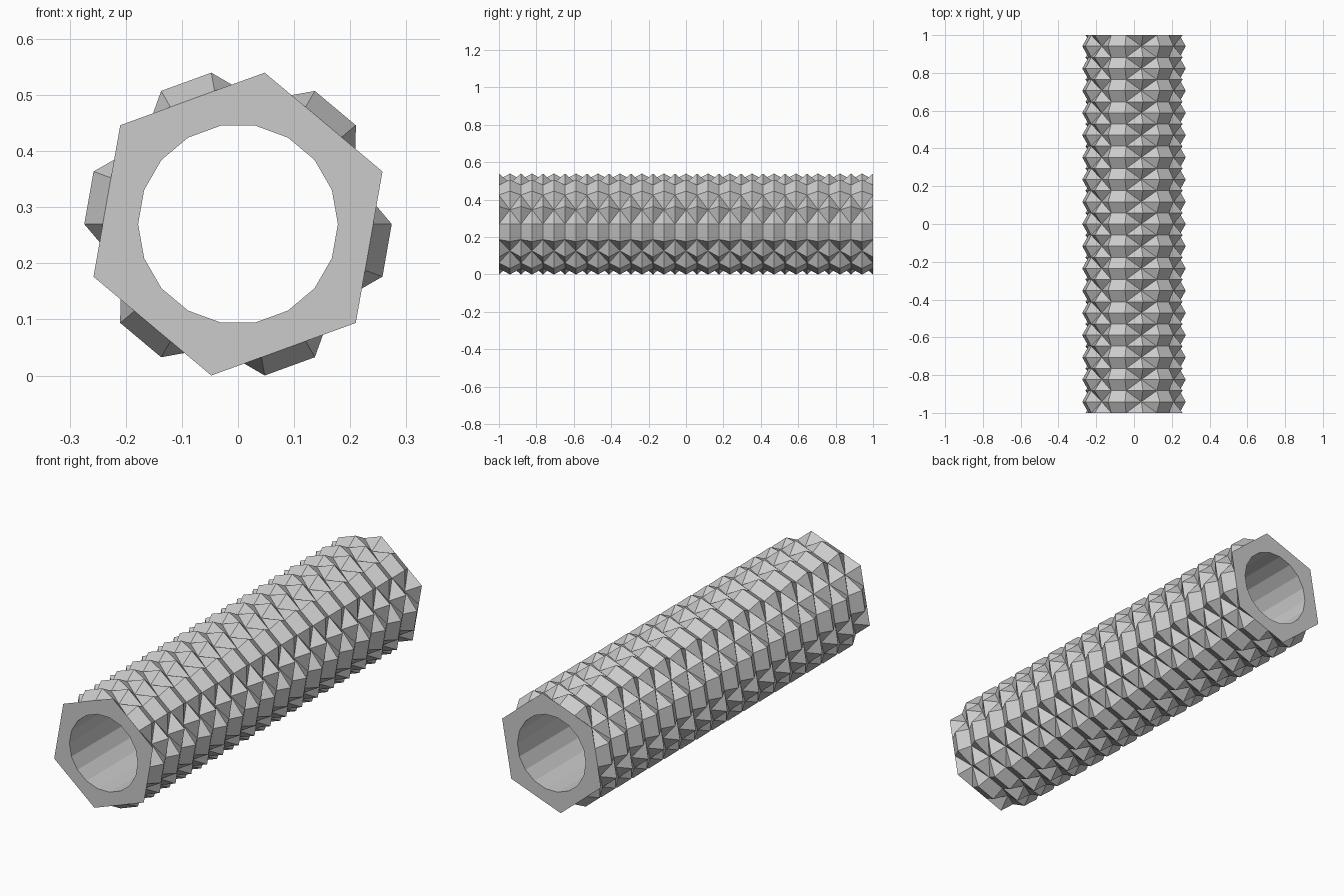
import bpy, bmesh, math

if "Cube" in bpy.data.objects:
    bpy.data.objects.remove(bpy.data.objects["Cube"])

SIDES, RINGS = 18, 35          # 17 repeats along the length
HIGH, CHORD, LOW, BORE = 0.274, 0.241, 0.223, 0.178
CZ = HIGH * math.sin(math.radians(80))


def outer_radius(i, k):
    corner = k % 3 == 1
    if i % 2 == 0:             # hexagon ring
        return HIGH if corner else CHORD
    return LOW if corner else HIGH   # ring of paired ridges


def ring(bm, i, radius):
    y = -1 + 2 * i / (RINGS - 1)
    out = []
    for k in range(SIDES):
        a = math.radians(20 * k)
        r = radius(i, k)
        out.append(bm.verts.new((r * math.cos(a), y, CZ + r * math.sin(a))))
    return out


bm = bmesh.new()
outer = [ring(bm, i, outer_radius) for i in range(RINGS)]
inner = [ring(bm, i, lambda i, k: BORE) for i in range(RINGS)]

for k in range(SIDES):
    n = (k + 1) % SIDES
    for i in range(RINGS - 1):
        a, b = outer[i][k], outer[i][n]
        c, d = outer[i + 1][n], outer[i + 1][k]
        # faceted outside, folded along the valley diagonals
        if k % 3 == 2:
            bm.faces.new((a, b, c, d))
        elif outer_radius(i, k) < HIGH and outer_radius(i + 1, n) < HIGH:
            bm.faces.new((a, b, c))
            bm.faces.new((a, c, d))
        else:
            bm.faces.new((a, b, d))
            bm.faces.new((b, c, d))
        # bore
        bm.faces.new((inner[i][k], inner[i + 1][k], inner[i + 1][n], inner[i][n]))
    # flat ends
    for e in (0, RINGS - 1):
        bm.faces.new((outer[e][k], outer[e][n], inner[e][n], inner[e][k]))

bmesh.ops.recalc_face_normals(bm, faces=bm.faces)
mesh = bpy.data.meshes.new("faceted_tube")
bm.to_mesh(mesh)
bm.free()
tube = bpy.data.objects.new("faceted_tube", mesh)
bpy.context.collection.objects.link(tube)
